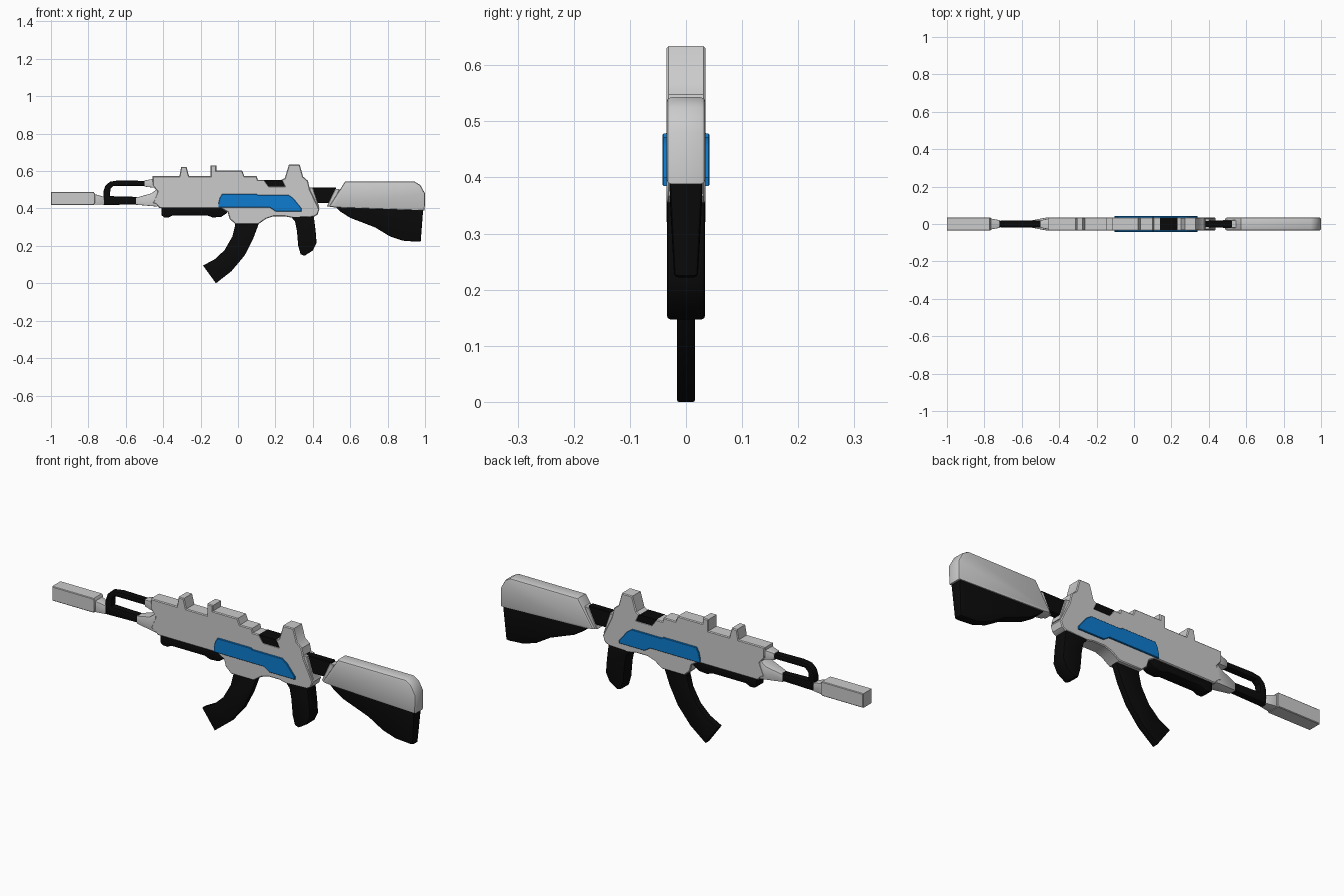
import bpy, bmesh


def material(name, r, g, b):
    m = bpy.data.materials.new(name)
    m.diffuse_color = (r, g, b, 1)
    return m


GREY = material("light_grey", 0.6, 0.6, 0.6)
BLACK = material("black", 0.003, 0.003, 0.003)
BLUE = material("blue", 0.004, 0.2, 0.62)


def prism(name, outline, half, mat, bevel=0.0, segments=2):
    """Side outline (x, z) extruded to y = +-half, with rounded rims.
    half is a number or a function of (x, z)."""
    width = half if callable(half) else (lambda x, z: half)
    bm = bmesh.new()
    near = [bm.verts.new((x, -width(x, z), z)) for x, z in outline]
    far = [bm.verts.new((x, width(x, z), z)) for x, z in outline]
    caps = [bm.faces.new(near), bm.faces.new(far[::-1])]
    rim = [e for f in caps for e in f.edges]
    n = len(outline)
    for i in range(n):
        j = (i + 1) % n
        bm.faces.new((near[j], near[i], far[i], far[j]))
    bmesh.ops.recalc_face_normals(bm, faces=bm.faces)
    if bevel:
        bmesh.ops.bevel(bm, geom=rim, offset=bevel, segments=segments,
                        profile=0.5, affect='EDGES', clamp_overlap=True)
    me = bpy.data.meshes.new(name)
    bm.to_mesh(me)
    bm.free()
    ob = bpy.data.objects.new(name, me)
    bpy.context.collection.objects.link(ob)
    me.materials.append(mat)
    bpy.context.view_layer.objects.active = ob
    ob.select_set(True)
    bpy.ops.object.shade_smooth_by_angle(angle=0.6)
    ob.select_set(False)
    return ob


# Muzzle block and its collar
prism("muzzle", [(-1, .418), (-.772, .418), (-.765, .43), (-.765, .478),
                 (-.772, .489), (-1, .489)], .035, GREY, .003, 1)
prism("muzzle_collar", [(-.77, .42), (-.715, .42), (-.715, .462), (-.77, .478)],
      lambda x, z: .03 if x < -.75 else .02, GREY, .004)

# Barrel with the looped tube above it
prism("barrel_loop", [(-.46, .547), (-.64, .55), (-.685, .543), (-.71, .52),
                      (-.72, .49), (-.72, .418), (-.54, .422), (-.54, .462),
                      (-.685, .466), (-.682, .505), (-.665, .521), (-.46, .521)],
      .019, BLACK, .009)
prism("barrel_socket", [(-.545, .42), (-.43, .41), (-.43, .505), (-.465, .48), (-.545, .458)],
      lambda x, z: .02 if x < -.5 else .034, GREY, .003)
prism("tube_socket", [(-.5, .517), (-.44, .51), (-.44, .56), (-.5, .55)],
      lambda x, z: .02 if x < -.47 else .033, GREY, .003)

# Receiver with sights and rail bumps
prism("receiver", [
    (-.457, .573), (-.313, .573), (-.304, .622), (-.275, .622), (-.262, .573),
    (-.147, .573), (-.147, .63), (-.115, .63), (-.115, .602), (.022, .602),
    (.034, .573), (.1, .573), (.106, .553), (.14, .553), (.165, .52), (.248, .52), (.232, .553),
    (.25, .562), (.272, .634), (.33, .634), (.348, .57), (.374, .548),
    (.385, .5), (.435, .395), (.425, .367), (.405, .355), (.29, .35), (.25, .358),
    (.19, .358), (.15, .345), (.11, .317), (-.015, .317), (-.045, .345),
    (-.055, .38), (-.09, .402), (-.42, .402), (-.435, .42), (-.455, .43), (-.43, .49),
    (-.455, .52)], .035, GREY, .004, 1)
prism("ejection_port", [(.138, .553), (.235, .553), (.25, .518), (.163, .518)],
      .0345, BLACK)

# Blue side panels, one plate on each side
prism("side_panel", [(-.098, .455), (-.085, .478), (.1, .478), (.105, .472),
                     (.27, .472), (.295, .455), (.34, .4), (.34, .385), (.2, .385),
                     (.17, .405), (-.105, .405), (-.105, .425)], .042, BLUE, .002, 1)

# Lower handguard
prism("handguard", [(-.41, .405), (-.41, .365), (-.395, .353), (-.37, .352), (-.35, .363),
                    (-.165, .363), (-.135, .352), (-.09, .355), (-.06, .375),
                    (-.05, .405)], .03, BLACK, .008)

# Curved magazine
prism("magazine", [(-.015, .33), (-.015, .31), (-.03, .25), (-.072, .177),
                   (-.125, .128), (-.187, .095), (-.118, 0), (-.035, .065),
                   (.035, .148), (.08, .235), (.11, .315), (.11, .33)],
      .016, BLACK, .003)

# Pistol grip
prism("grip", [(.28, .36), (.305, .33), (.315, .28), (.322, .2), (.335, .155),
               (.355, .147), (.4, .175), (.42, .215), (.415, .28), (.405, .36)],
      .034, BLACK, .006)

# Stock: link, clamp, shell and lower fin
prism("stock_link", [(.37, .513), (.525, .513), (.525, .43), (.4, .43)], .018, BLACK, .003, 1)
prism("rear_bracket", [(.36, .513), (.4, .513), (.435, .405), (.37, .405)], .03, GREY, .003, 1)
prism("stock_clamp", [(.475, .41), (.5, .41), (.545, .505), (.52, .505)], .021, GREY, .002, 1)
prism("stock_shell", [(.487, .41), (.572, .543), (.945, .543), (.975, .525),
                      (1, .48), (.998, .388), (.52, .405)], .035, GREY, .009)
prism("stock_fin", [(.52, .41), (.99, .395), (.977, .225), (.96, .222), (.88, .228),
                    (.81, .252), (.735, .298), (.66, .327), (.6, .35), (.545, .385)],
      lambda x, z: .021 + .009 * min(1, max(0, (z - .22) / .16)), BLACK, .007)
